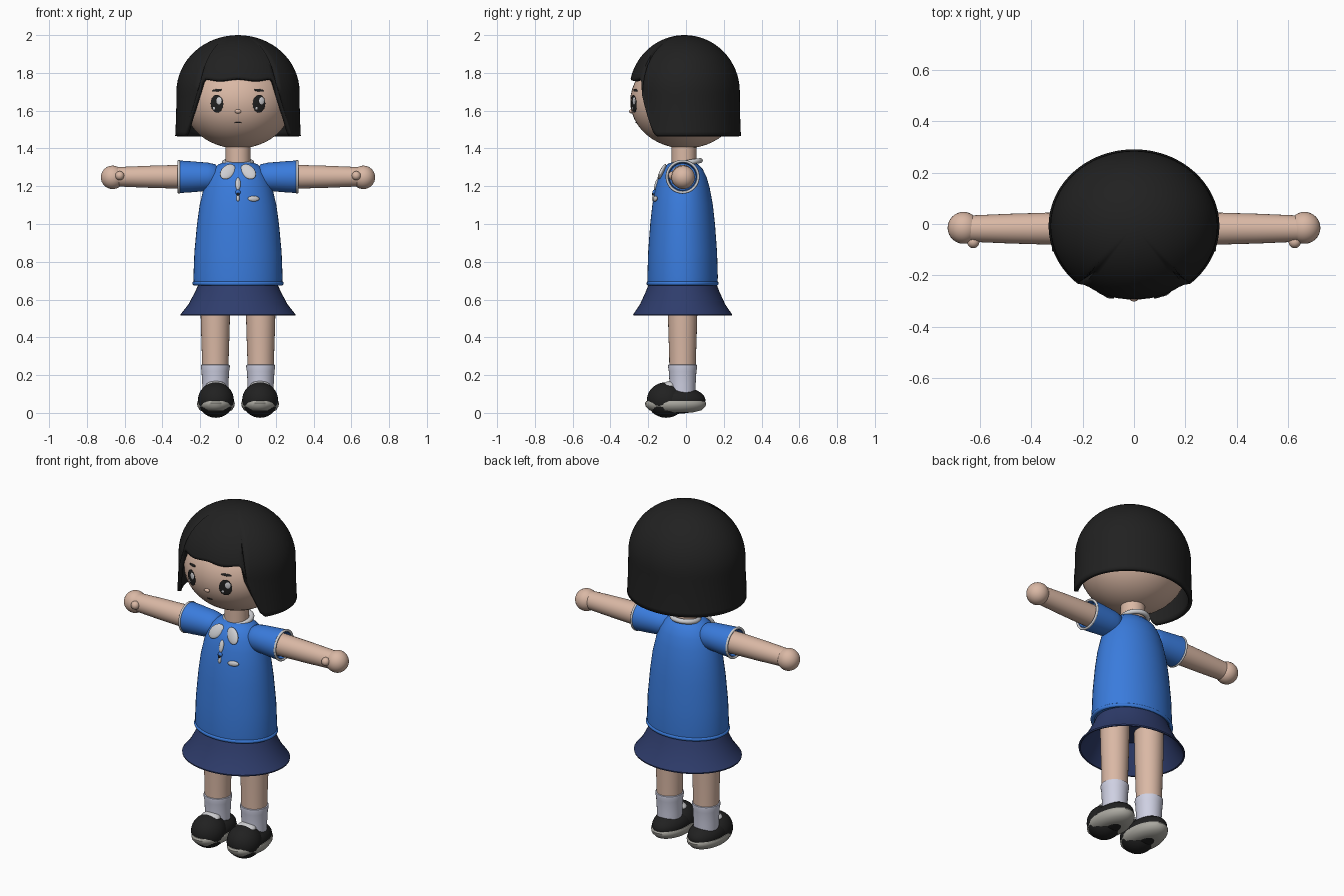
import bpy, bmesh, math
from mathutils import Matrix, Vector, Euler

if "Cube" in bpy.data.objects:
    bpy.data.objects.remove(bpy.data.objects["Cube"])


def material(name, rgb):
    m = bpy.data.materials.new(name)
    m.diffuse_color = (*rgb, 1)
    m.use_nodes = True
    m.node_tree.nodes["Principled BSDF"].inputs["Base Color"].default_value = m.diffuse_color
    return m


SKIN = material("skin", (0.70, 0.48, 0.375))
BLUE = material("shirt blue", (0.042, 0.20, 0.72))
NAVY = material("skirt navy", (0.028, 0.046, 0.15))
HAIR = material("black", (0.015, 0.015, 0.015))
WHITE = material("sock white", (0.62, 0.63, 0.76))
TRIM = material("trim grey", (0.62, 0.62, 0.64))
SOLE = material("sole grey", (0.40, 0.39, 0.35))


def finish(name, bm, mat, matrix=Matrix(), angle=40):
    bmesh.ops.recalc_face_normals(bm, faces=bm.faces)
    me = bpy.data.meshes.new(name)
    bm.to_mesh(me)
    bm.free()
    me.transform(matrix)
    me.materials.append(mat)
    me.shade_smooth()
    me.set_sharp_from_angle(angle=math.radians(angle))
    ob = bpy.data.objects.new(name, me)
    bpy.context.collection.objects.link(ob)
    return ob


def place(loc, rot=(0, 0, 0), scale=(1, 1, 1)):
    return Matrix.LocRotScale(Vector(loc), Euler(rot), Vector(scale))


def lathe(name, profile, mat, matrix, n=48, closed=False):
    """Spin (radius, height) points about local z; closed joins last ring to first."""
    bm = bmesh.new()
    rings = []
    for r, z in profile:
        if r == 0:
            rings.append([bm.verts.new((0, 0, z))] * n)
        else:
            rings.append([bm.verts.new((r * math.cos(2 * math.pi * i / n),
                                        r * math.sin(2 * math.pi * i / n), z)) for i in range(n)])
    pairs = list(zip(rings, rings[1:])) + ([(rings[-1], rings[0])] if closed else [])
    for a, b in pairs:
        for i in range(n):
            j = (i + 1) % n
            bm.faces.new(dict.fromkeys((a[i], a[j], b[j], b[i])))
    return finish(name, bm, mat, matrix)


def ring(name, radius, tube, mat, matrix):
    pts = [(radius + tube * math.cos(k * math.pi / 5), tube * math.sin(k * math.pi / 5)) for k in range(10)]
    return lathe(name, pts, mat, matrix, closed=True)


def ball(name, loc, size, mat, rot=(0, 0, 0), seg=32):
    bm = bmesh.new()
    bmesh.ops.create_uvsphere(bm, u_segments=seg, v_segments=seg // 2, radius=1)
    return finish(name, bm, mat, place(loc, rot, size), 60)


# Head
HEAD_C, HEAD_R = Vector((0, -0.005, 1.65)), Vector((0.29, 0.29, 0.25))
ball("head", HEAD_C, HEAD_R, SKIN, seg=48)


def on_face(name, x, z, w, h, mat, lift=0.0, depth=0.004, roll=0):
    """Thin oval plate lying on the face."""
    u, v = x / HEAD_R.x, (z - HEAD_C.z) / HEAD_R.z
    y = HEAD_C.y - HEAD_R.y * math.sqrt(1 - u * u - v * v)
    n = Vector((u / HEAD_R.x, (y - HEAD_C.y) / HEAD_R.y ** 2, v / HEAD_R.z)).normalized()
    q = n.to_track_quat('-Y', 'Z') @ Euler((0, roll, 0)).to_quaternion()
    ball(name, Vector((x, y, z)) + n * lift, (w, depth, h), mat, q.to_euler(), 24)


# Face details
for s, side in ((-1, "left"), (1, "right")):
    on_face(side + "_eye", s * 0.11, 1.637, 0.036, 0.047, HAIR, 0.003, 0.005)
    on_face(side + "_eye_shine", s * 0.11 + 0.012, 1.652, 0.016, 0.02, TRIM, 0.007)
    on_face(side + "_eye_glint", s * 0.11 - 0.014, 1.613, 0.008, 0.009, TRIM, 0.006)
    on_face(side + "_brow", s * 0.11, 1.707, 0.029, 0.007, HAIR, 0.003, roll=s * 0.1)
on_face("nose", 0, 1.597, 0.017, 0.011, SKIN, 0.003, 0.01)
on_face("mouth", 0, 1.537, 0.018, 0.003, HAIR, 0.001, 0.003)


# Bobbed hair: dome whose lower edge rises to a fringe over the face
def edge_height(a):
    d = abs(math.degrees(a))
    t = min(max((d - 37) / 21, 0), 1)
    fringe = 1.764 + 0.005 * math.cos(10 * a)
    return fringe + (1.465 - fringe) * (t ** 0.8)


def hair_point(a, t):
    low = edge_height(a)
    ang = t * math.acos(max(-1, min(1, (max(low, 1.70) - 1.70) / 0.30)))
    z, k = 1.70 + 0.30 * math.cos(ang), math.sin(ang)
    if low < 1.70:
        split = 0.62
        if t < split:
            ang = t / split * math.pi / 2
            z, k = 1.70 + 0.30 * math.cos(ang), math.sin(ang)
        else:
            f = (t - split) / (1 - split)
            z, k = 1.70 + (low - 1.70) * f, 1 + 0.02 * f * f
    return (0.326 * k * math.sin(a), -0.008 - 0.293 * k * math.cos(a), z)


bm = bmesh.new()
N, ROWS = 96, 26
top = bm.verts.new((0, -0.008, 2.0))
cols = [[top] + [bm.verts.new(hair_point(-math.pi + 2 * math.pi * i / N, j / ROWS))
                 for j in range(1, ROWS + 1)] for i in range(N)]
for i in range(N):
    a, b = cols[i], cols[(i + 1) % N]
    for j in range(ROWS):
        bm.faces.new(dict.fromkeys((a[j], a[j + 1], b[j + 1], b[j])))
hair = finish("hair", bm, HAIR, angle=60)
shell = hair.modifiers.new("thickness", 'SOLIDIFY')
shell.thickness, shell.offset = 0.022, -1

# Neck and torso
Y = -0.018
lathe("neck", [(0.066, 1.28), (0.066, 1.44)], SKIN, place((0, -0.01, 0)))
lathe("shirt", [(0, 0.68), (0.234, 0.68), (0.236, 0.72), (0.231, 0.85), (0.217, 1.0), (0.203, 1.1),
                (0.182, 1.19), (0.16, 1.25), (0.135, 1.29), (0.1, 1.318), (0.066, 1.327), (0, 1.327)],
      BLUE, place((0, Y, 0), scale=(1, 0.79, 1)))
ring("shirt_hem", 0.231, 0.011, BLUE, place((0, Y, 0.686), scale=(1, 0.79, 1)))

# Skirt, hollow underneath
lathe("skirt", [(0, 0.69), (0.205, 0.69), (0.225, 0.645), (0.262, 0.575), (0.304, 0.522), (0.303, 0.515),
                (0.294, 0.516), (0.252, 0.575), (0.215, 0.645), (0.198, 0.67), (0, 0.67)],
      NAVY, place((0, Y, 0), scale=(1, 0.86, 1)))

# Collar, front tab and badge
ring("collar_band", 0.072, 0.014, TRIM, place((0, 0.004, 1.325), (0.15, 0, 0)))
for s, side in ((-1, "left"), (1, "right")):
    ball(side + "_collar", (s * 0.054, -0.127, 1.277), (0.034, 0.012, 0.05), TRIM,
         (-0.55, -s * 0.65, s * 0.25))
ball("tab_top", (0, -0.155, 1.212), (0.014, 0.01, 0.035), TRIM, (-0.3, 0, 0), 20)
ball("tab_button", (0, -0.168, 1.168), (0.014, 0.01, 0.014), BLUE, seg=16)
ball("tab_dot", (0, -0.176, 1.158), (0.008, 0.005, 0.008), HAIR, seg=12)
ball("tab_end", (0, -0.171, 1.138), (0.009, 0.008, 0.02), TRIM, (-0.2, 0, 0), 16)
ball("badge", (0.083, -0.163, 1.134), (0.032, 0.009, 0.015), TRIM, (-0.15, 0, 0.3), 20)

for s, side in ((-1, "left"), (1, "right")):
    # Arm along local z, pointing outward
    out = place((0, Y, 1.25), (0, s * math.pi / 2, 0))
    lathe(side + "_sleeve", [(0, 0.09), (0.04, 0.095), (0.066, 0.12), (0.075, 0.16), (0.078, 0.20),
                             (0.083, 0.26), (0.086, 0.312), (0.074, 0.314), (0.07, 0.29), (0, 0.29)], BLUE, out)
    ring(side + "_cuff", 0.083, 0.007, TRIM, out @ place((0, 0, 0.313)))
    lathe(side + "_arm", [(0.063, 0.25), (0.062, 0.34), (0.058, 0.48), (0.052, 0.62), (0.05, 0.66)], SKIN, out)
    ball(side + "_hand", (s * 0.664, Y + 0.003, 1.247), (0.062, 0.062, 0.062), SKIN)
    ball(side + "_thumb", (s * 0.626, -0.07, 1.256), (0.024, 0.024, 0.024), SKIN, seg=20)

    # Leg and sock
    lathe(side + "_leg", [(0.07, 0.2), (0.071, 0.3), (0.075, 0.42), (0.078, 0.53), (0.08, 0.675)],
          SKIN, place((s * 0.12, Y, 0)))
    lathe(side + "_sock", [(0.068, 0.07), (0.069, 0.15), (0.073, 0.22), (0.077, 0.243), (0.076, 0.254),
                           (0.07, 0.256), (0, 0.256)], WHITE, place((s * 0.12, Y, 0)))

    # Shoe: sole, heel part, rounded toe and tongue
    x = s * 0.117
    lathe(side + "_sole", [(0, 0), (0.055, 0.002), (0.085, 0.014), (0.098, 0.035), (0.1, 0.052),
                           (0.096, 0.062), (0, 0.064)], SOLE, place((x, -0.055, 0), scale=(1, 1.62, 1)))
    ball(side + "_shoe_heel", (x, -0.045, 0.067), (0.092, 0.148, 0.072), HAIR)
    ball(side + "_shoe_toe", (x, -0.105, 0.068), (0.095, 0.102, 0.094), HAIR)
    ball(side + "_shoe_tongue", (x, -0.088, 0.142), (0.055, 0.045, 0.026), TRIM, (0.2, 0, 0))
